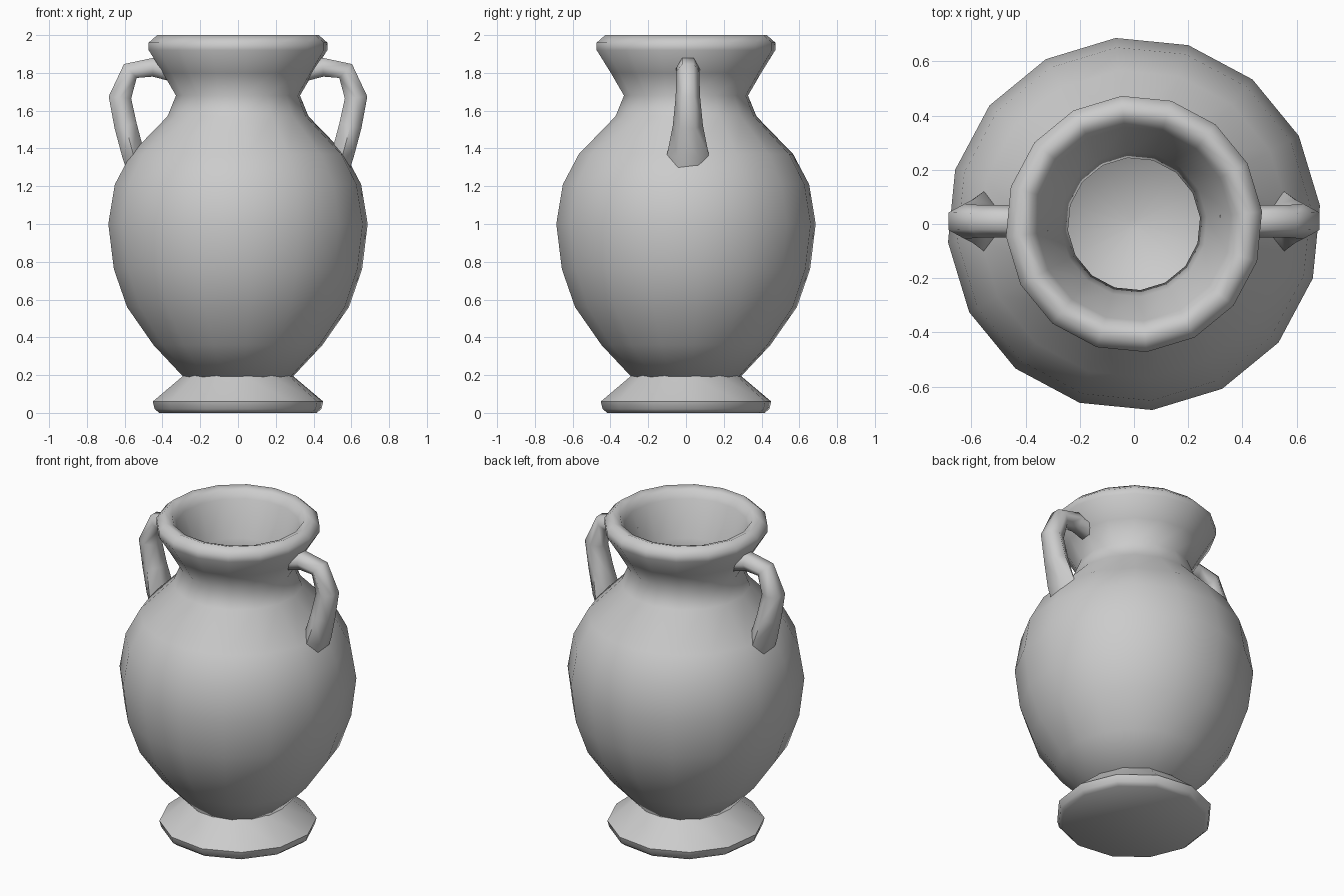
import bpy
import bmesh
import math
from mathutils import Vector

cube = bpy.data.objects.get("Cube")
if cube:
    bpy.data.objects.remove(cube, do_unlink=True)

# Single clay colour
clay = bpy.data.materials.new("grey_clay")
clay.use_nodes = True
clay.diffuse_color = (0.6, 0.6, 0.6, 1)
bsdf = clay.node_tree.nodes["Principled BSDF"]
bsdf.inputs["Base Color"].default_value = (0.6, 0.6, 0.6, 1)
bsdf.inputs["Roughness"].default_value = 0.8


def finish(bm, name, angle):
    bmesh.ops.recalc_face_normals(bm, faces=bm.faces)
    mesh = bpy.data.meshes.new(name)
    bm.to_mesh(mesh)
    bm.free()
    mesh.materials.append(clay)
    obj = bpy.data.objects.new(name, mesh)
    bpy.context.collection.objects.link(obj)
    bpy.ops.object.select_all(action="DESELECT")
    obj.select_set(True)
    bpy.context.view_layer.objects.active = obj
    bpy.ops.object.shade_smooth_by_angle(angle=math.radians(angle))
    return obj


def skin(bm, rings):
    """Bridge successive rings of vertices and cap both ends."""
    n = len(rings[0])
    for a, b in zip(rings, rings[1:]):
        for i in range(n):
            j = (i + 1) % n
            bm.faces.new((a[i], a[j], b[j], b[i]))
    bm.faces.new(rings[0])
    bm.faces.new(rings[-1])


def lathe(name, profile, sides, angle):
    bm = bmesh.new()
    rings = []
    for r, z in profile:
        turns = [math.tau * (i + 0.25) / sides for i in range(sides)]
        rings.append([bm.verts.new((r * math.cos(t), r * math.sin(t), z)) for t in turns])
    skin(bm, rings)
    return finish(bm, name, angle)


def handle(name, side, path):
    """Sweep a six-sided section along (x, z, half thickness, half width)."""
    bm = bmesh.new()
    rings = []
    for k, (x, z, thick, width) in enumerate(path):
        a, b = path[max(k - 1, 0)], path[min(k + 1, len(path) - 1)]
        along = Vector((b[0] - a[0], 0, b[1] - a[1])).normalized()
        out = along.cross(Vector((0, 1, 0)))
        ring = []
        for i in range(6):
            t = math.tau * (i + 0.5) / 6
            p = Vector((x, 0.01, z)) + out * (thick * math.cos(t) * 1.15)
            p.y += width * math.sin(t)
            p.x *= side
            ring.append(bm.verts.new(p))
        rings.append(ring)
    skin(bm, rings)
    return finish(bm, name, 75)


# Outer belly, neck and rolled lip, then the inner wall down to the floor
outer = [(0.29, 0.19), (0.45, 0.36), (0.59, 0.56), (0.66, 0.76), (0.69, 1.0),
         (0.655, 1.21), (0.57, 1.37), (0.375, 1.57), (0.33, 1.68),
         (0.40, 1.80), (0.475, 1.92), (0.475, 1.96), (0.43, 2.0)]
inner = [(0.385, 1.985), (0.36, 1.94), (0.27, 1.73), (0.245, 1.62), (0.30, 1.52),
         (0.50, 1.34), (0.62, 1.0), (0.52, 0.56), (0.24, 0.28), (0.02, 0.24)]
lathe("vase_body", outer + inner, 16, 80)

# Flared foot
lathe("foot", [(0.28, 0.21), (0.30, 0.19), (0.455, 0.06), (0.445, 0.02), (0.42, 0.0)], 12, 50)

# Pair of handles, flaring where they meet the shoulder
path = [(0.33, 1.80, 0.05, 0.07), (0.45, 1.83, 0.05, 0.06), (0.57, 1.81, 0.05, 0.06),
        (0.625, 1.67, 0.06, 0.065), (0.595, 1.52, 0.06, 0.08),
        (0.555, 1.37, 0.06, 0.11), (0.53, 1.26, 0.05, 0.10)]
handle("left_handle", 1, path)
handle("right_handle", -1, path)
